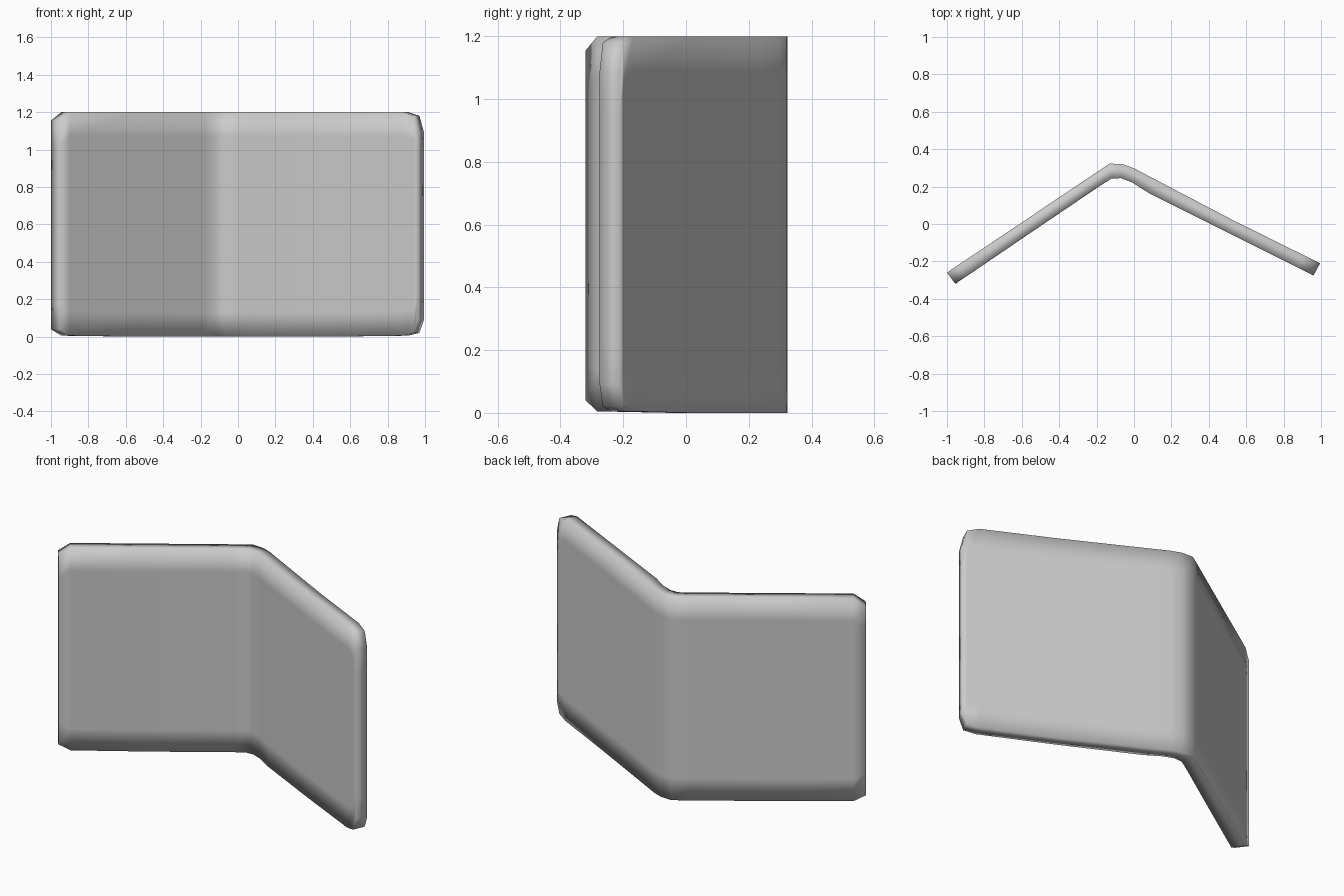
import bpy, bmesh

if "Cube" in bpy.data.objects:
    bpy.data.objects.remove(bpy.data.objects["Cube"])

# Plan stations along the folded panel: front x, y, back x, y, bottom z, top z
stations = [
    (-0.955, -0.32, -1.00, -0.26, 0.04, 1.155),
    (-0.90, -0.283, -0.945, -0.223, 0.005, 1.20),
    (-0.55, -0.045, -0.59, 0.015, 0.0, 1.20),
    (-0.18, 0.205, -0.21, 0.27, 0.0, 1.20),
    (-0.12, 0.243, -0.13, 0.323, 0.0, 1.20),
    (-0.07, 0.245, -0.06, 0.320, 0.0, 1.20),
    (-0.01, 0.222, 0.00, 0.298, 0.0, 1.20),
    (0.08, 0.165, 0.11, 0.240, 0.0, 1.20),
    (0.50, -0.045, 0.53, 0.020, 0.0, 1.20),
    (0.88, -0.235, 0.91, -0.168, 0.005, 1.20),
    (0.94, -0.265, 0.97, -0.198, 0.02, 1.18),
    (0.96, -0.275, 0.995, -0.21, 0.09, 1.09),
]
BORDER = 0.13  # width of the softened top and bottom rims

bm = bmesh.new()
rings = []
for fx, fy, kx, ky, z0, z1 in stations:
    levels = (z0, z0 + BORDER, z1 - BORDER, z1)
    ring = [bm.verts.new((fx, fy, z)) for z in levels]
    ring += [bm.verts.new((kx, ky, z)) for z in reversed(levels)]
    rings.append(ring)

# Skin between stations, then close both ends
for a, b in zip(rings, rings[1:]):
    for i in range(8):
        j = (i + 1) % 8
        bm.faces.new((a[i], a[j], b[j], b[i]))
for ring in (rings[0], rings[-1]):
    for i in range(3):
        bm.faces.new((ring[i], ring[i + 1], ring[6 - i], ring[7 - i]))
bmesh.ops.recalc_face_normals(bm, faces=bm.faces)
for f in bm.faces:
    f.smooth = True

# Folded panel
mesh = bpy.data.meshes.new("folded_panel")
bm.to_mesh(mesh)
bm.free()
panel = bpy.data.objects.new("folded_panel", mesh)
bpy.context.collection.objects.link(panel)
